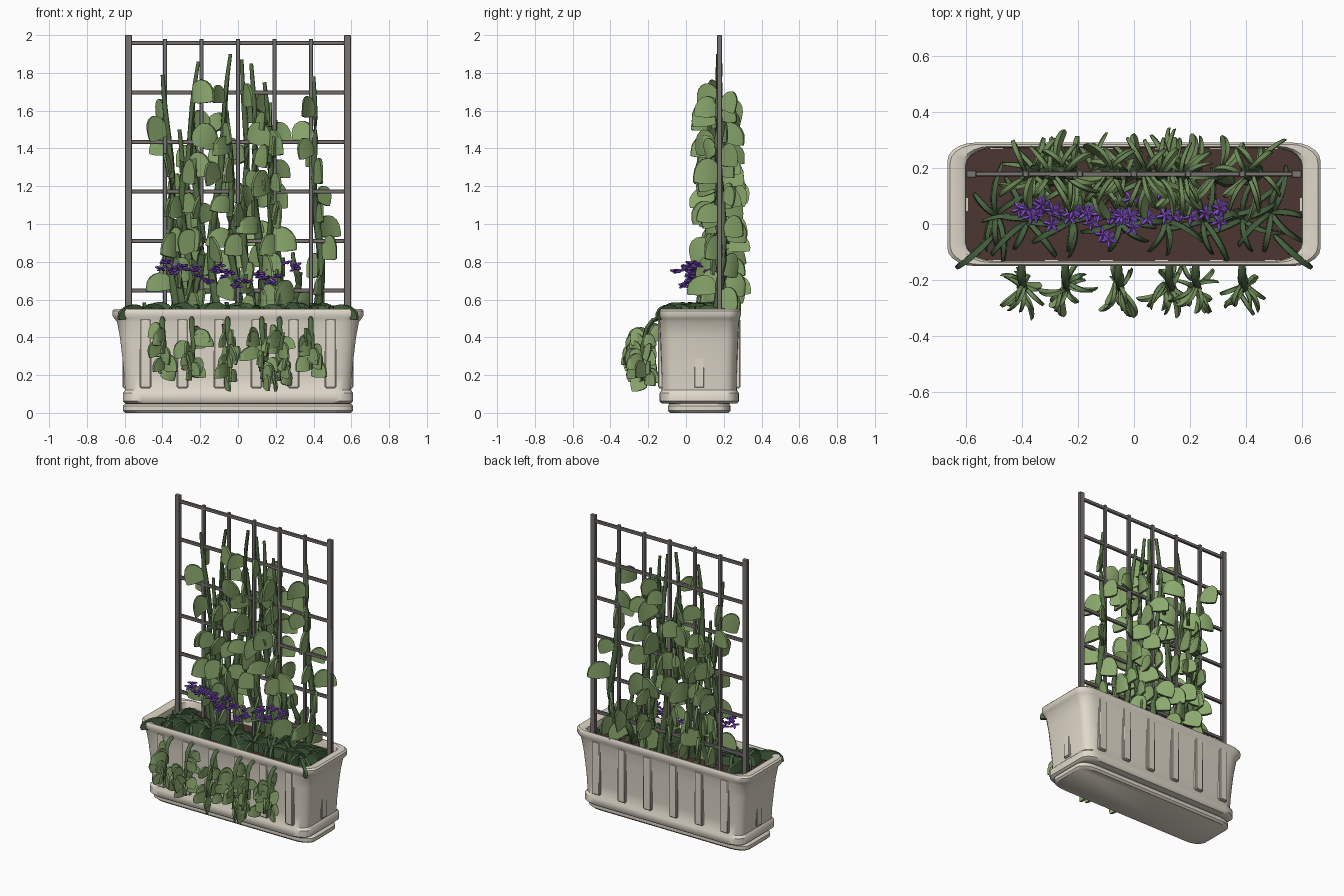
import bpy, bmesh, math, random
from mathutils import Vector, Matrix

random.seed(7)
if "Cube" in bpy.data.objects:
    bpy.data.objects.remove(bpy.data.objects["Cube"])


def material(name, *rgb):
    m = bpy.data.materials.new(name)
    m.use_nodes = True
    m.diffuse_color = (*rgb, 1)
    m.node_tree.nodes["Principled BSDF"].inputs["Base Color"].default_value = (*rgb, 1)
    return m


STONE = material("stone", .745, .69, .59)
SOIL = material("soil", .07, .037, .03)
METAL = material("grey metal", .195, .178, .168)
STEM = material("stem green", .085, .15, .058)
LEAF = material("leaf green", .26, .4, .155)
EDGE = material("leaf edge green", .15, .25, .095)
DARK = material("dark leaf green", .065, .125, .052)
PURPLE = material("purple", .23, .08, .6)
uni = random.uniform


def finish(name, bm, *mats, angle=40):
    """Turn a bmesh into a shaded object."""
    bmesh.ops.recalc_face_normals(bm, faces=bm.faces)
    mesh = bpy.data.meshes.new(name)
    bm.to_mesh(mesh)
    bm.free()
    for m in mats:
        mesh.materials.append(m)
    ob = bpy.data.objects.new(name, mesh)
    bpy.context.collection.objects.link(ob)
    bpy.ops.object.select_all(action="DESELECT")
    ob.select_set(True)
    bpy.context.view_layer.objects.active = ob
    bpy.ops.object.shade_smooth_by_angle(angle=math.radians(angle))


def loft(bm, rings):
    """Skin a list of equal rings and cap both ends."""
    vs = [[bm.verts.new(p) for p in r] for r in rings]
    n = len(vs[0])
    sides = []
    for a, b in zip(vs, vs[1:]):
        for j in range(n):
            k = (j + 1) % n
            sides.append(bm.faces.new((a[j], a[k], b[k], b[j])))
    bm.faces.new(vs[0])
    bm.faces.new(vs[-1][::-1])
    return sides


def tube(bm, path, radii, sides=6):
    path = [Vector(p) for p in path]
    rings = []
    for i, p in enumerate(path):
        d = path[min(i + 1, len(path) - 1)] - path[max(i - 1, 0)]
        q = d.to_track_quat("Z", "Y")
        rings.append([p + q @ Vector((radii[i] * math.cos(a), radii[i] * math.sin(a), 0))
                      for a in (math.tau * j / sides for j in range(sides))])
    loft(bm, rings)


def box(bm, centre, size):
    m = Matrix.Translation(centre) @ Matrix.Diagonal((*size, 1))
    bmesh.ops.create_cube(bm, size=1, matrix=m)


def leaf(bm, pos, yaw, length, height, bend=0, pitch=0, thick=.01, n=8):
    """Domed upright blade that grows out of pos and curls sideways."""
    m = Matrix.Translation(pos) @ Matrix.Rotation(yaw, 4, "Z") @ Matrix.Rotation(pitch, 4, "Y")
    rings = []
    for i in range(n + 1):
        a = math.pi * (.04 + .92 * i / n)
        u = length * (1 - math.cos(a)) / 2
        top = height * math.sin(a) ** .8
        low = -.12 * height * math.sin(a)
        v = bend * u * u / length
        t = thick * (.5 + .5 * math.sin(a))
        rings.append([m @ Vector(c) for c in
                      ((u, v - t, low), (u, v + t, low), (u, v + t * .8, top), (u, v - t * .8, top))])
    for j, f in enumerate(loft(bm, rings)):
        f.material_index = j % 2 == 0   # narrow edges


def outline(hx, hy, z, cy=.07, rx=.1, ry=.065, seg=5):
    """Rectangle with elliptical corners."""
    pts = []
    for sx, sy, start in ((1, 1, 0), (-1, 1, 1), (-1, -1, 2), (1, -1, 3)):
        for i in range(seg + 1):
            a = math.pi / 2 * (start + i / seg)
            pts.append((sx * (hx - rx) + rx * math.cos(a),
                        cy + sy * (hy - ry) + ry * math.sin(a), z))
    return pts


# Planter: foot, flange, flared body, lip and inner wall
PROFILE = [(.598, .155, 0), (.61, .166, .012), (.61, .166, .036), (.598, .155, .048),
           (.595, .2, .05), (.61, .21, .062), (.61, .21, .105), (.598, .2, .12),
           (.603, .2, .2), (.613, .203, .3), (.625, .207, .4), (.64, .211, .48),
           (.655, .215, .5), (.665, .22, .515), (.665, .22, .54), (.655, .214, .55),
           (.612, .207, .55), (.6, .203, .54), (.598, .2, .47)]
bm = bmesh.new()
loft(bm, [outline(*p) for p in PROFILE])
finish("planter", bm, STONE)

# Ribs around the planter
bm = bmesh.new()
for s in (-1, 1):
    for i in range(6):
        box(bm, (-.49 + i * .196, .07 + s * .205, .315), (.062, .028, .37))
    box(bm, (s * .598, .07, .315), (.028, .06, .37))
bmesh.ops.bevel(bm, geom=bm.edges[:], offset=.007, segments=3, affect="EDGES")
finish("planter_ribs", bm, STONE)

# Soil
bm = bmesh.new()
loft(bm, [outline(.603, .204, z) for z in (.475, .497)])
finish("soil", bm, SOIL)

# Trellis
TY = .178
bm = bmesh.new()
for s in (-1, 1):
    box(bm, (s * .58, TY, 1.24), (.036, .026, 1.52))
for i in range(5):
    box(bm, (-.386 + i * .193, TY, 1.23), (.022, .022, 1.5))
for i in range(6):
    box(bm, (0, TY, .648 + i * .262), (1.15, .018, .022))
bmesh.ops.bevel(bm, geom=bm.edges[:], offset=.003, segments=1, affect="EDGES")
finish("trellis", bm, METAL)

# Climbing vines: base x, tip x, tip height, leaf count
VINES = [(-.34, -.4, 1.79, 11), (-.27, -.31, 1.5, 10), (-.31, -.21, 1.86, 12), (-.2, -.24, 1.55, 10),
         (-.13, -.04, 1.9, 12), (-.02, -.06, 1.6, 11), (.05, .02, 1.87, 12), (.11, .07, 1.85, 12),
         (.2, .14, 1.75, 12), (.15, .2, 1.55, 11), (.42, .4, 1.78, 12), (.32, .29, .85, 4)]
stems, leaves = bmesh.new(), bmesh.new()
for k, (bx, tx, tz, count) in enumerate(VINES):
    phase, steps = uni(0, 6), 12
    path, radii = [], []
    for i in range(steps + 1):
        t = i / steps
        sway = math.sin(t * 9 + phase) * .03 * (1 - t)
        path.append((bx + (tx - bx) * t ** 2 + sway,
                     TY + .025 * math.sin(t * 7 + phase * 2) * (1 - t * .6), .48 + (tz - .48) * t))
        radii.append(.023 - .013 * t ** 2)
    tube(stems, path, radii)
    side = 1 if k % 2 else -1
    for i in range(count):
        z = .56 + (min(tz - .2, 1.63) - .56) * (i + uni(-.25, .25)) / (count - 1)
        z = max(z, .54)
        p = path[min(steps, max(0, round((z - .48) / (tz - .48) * steps)))]
        side = -side
        yaw = side * math.pi / 2 + uni(-1.1, 1.1)
        leaf(leaves, (p[0], p[1], z), yaw, uni(.105, .145), uni(.085, .125),
             uni(-.6, .6), uni(-.1, .45))
finish("vine_stems", stems, STEM, angle=60)
finish("vine_leaves", leaves, LEAF, EDGE)

# Trailing strands in front of the planter
stems, leaves = bmesh.new(), bmesh.new()
for x, low in ((-.4, .23), (-.245, .21), (-.055, .18), (.125, .18), (.22, .17), (.385, .23)):
    path = [(x, -.145, .5), (x, -.175, .49), (x, -.205, .45), (x + .01, -.23, .36), (x, -.235, low)]
    tube(stems, path, [.012, .015, .014, .012, .008])
    count = 14
    for i in range(count):
        z = low - .03 + (.43 - low) * i / (count - 1)
        inward = i % 3 == 1
        yaw = -math.pi / 2 + uni(-1.1, 1.1) + math.pi * inward
        size = uni(.065, .105) * (.75 if inward else 1)
        y = -.2 - .035 * math.sin((i + 1) / count * math.pi)
        leaf(leaves, (x + uni(-.015, .015), y, z), yaw, size, uni(.06, .085),
             uni(-.6, .6), uni(-.1, .5), thick=.009)
finish("trailing_stems", stems, STEM, angle=60)
finish("trailing_leaves", leaves, LEAF, EDGE)

# Low arching tufts on the soil
bm = bmesh.new()
for x, y in ((-.49, .03), (-.38, .01), (-.22, .01), (-.05, .01), (.11, .01), (.25, .01), (.39, .02), (.49, .04)):
    for i in range(7):
        yaw = math.tau * (i + uni(-.3, .3)) / 7
        length = uni(.13, .18)
        reach_x = abs(x + length * math.cos(yaw))
        if y + length * math.sin(yaw) < -.125 or reach_x > .6:
            length = .11
        leaf(bm, (x, y, .5), yaw, length, uni(.055, .09), uni(-.7, .7), uni(-.1, .1), thick=.012)
for s in (-1, 1):
    leaf(bm, (s * .5, -.04, .53), -math.pi / 2 + s * .75, .18, .06, s * .1, .2, thick=.013)
finish("soil_tufts", bm, DARK, DARK)

# Small star flowers in loose clusters
bm = bmesh.new()
for x, y, z in ((-.38, .04, .78), (-.31, .03, .76), (-.25, .02, .765), (-.18, .02, .71), (-.09, -.01, .77),
                (-.04, .06, .72), (.02, -.01, .69), (.13, .07, .73), (.17, .07, .71), (.28, .02, .78)):
    for i in range(4):
        c = Vector((x + uni(-.035, .035), y + uni(-.045, .045), z + uni(-.025, .025)))
        bmesh.ops.create_icosphere(bm, subdivisions=1, radius=.009, matrix=Matrix.Translation(c))
        spin = uni(0, 6)
        for j in range(5):
            a = spin + math.tau * j / 5
            d = Vector((math.cos(a), math.sin(a), uni(-.4, .5)))
            tube(bm, [c, c + d * .018, c + d * .031], [.004, .008, .004], 5)
finish("flowers", bm, PURPLE)
